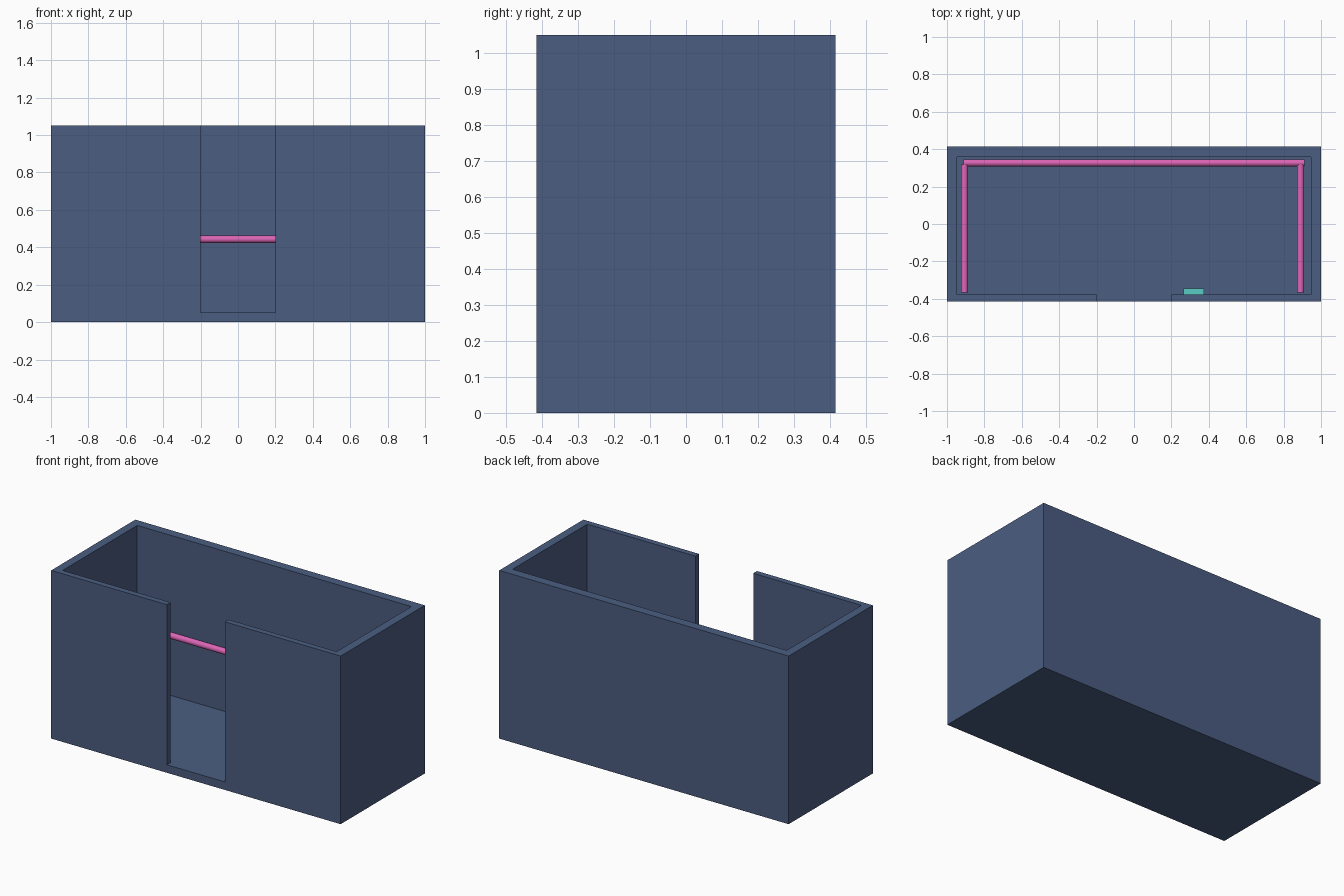
import bpy, bmesh, math
from mathutils import Vector

if "Cube" in bpy.data.objects:
    bpy.data.objects.remove(bpy.data.objects["Cube"])


def material(name, rgb):
    m = bpy.data.materials.new(name)
    m.diffuse_color = (*rgb, 1)
    m.use_nodes = True
    m.node_tree.nodes["Principled BSDF"].inputs["Base Color"].default_value = m.diffuse_color
    return m


BLUE = material("wall_blue", (0.07, 0.11, 0.22))
PINK = material("rail_pink", (0.72, 0.13, 0.47))
TEAL = material("panel_teal", (0.10, 0.60, 0.56))


def prism(name, outline, z0, z1, mat):
    """Extrude a flat outline from z0 up to z1."""
    bm = bmesh.new()
    base = bm.faces.new([bm.verts.new((x, y, z0)) for x, y in outline])
    top = bmesh.ops.extrude_face_region(bm, geom=[base])["geom"]
    verts = [v for v in top if isinstance(v, bmesh.types.BMVert)]
    bmesh.ops.translate(bm, verts=verts, vec=(0, 0, z1 - z0))
    bmesh.ops.recalc_face_normals(bm, faces=bm.faces)
    me = bpy.data.meshes.new(name)
    bm.to_mesh(me)
    bm.free()
    me.materials.append(mat)
    ob = bpy.data.objects.new(name, me)
    bpy.context.collection.objects.link(ob)
    return ob


def rect(x0, x1, y0, y1):
    return [(x0, y0), (x1, y0), (x1, y1), (x0, y1)]


def rod(name, a, b, r, mat):
    """Round bar between two points."""
    a, b = Vector(a), Vector(b)
    d = b - a
    bpy.ops.mesh.primitive_cylinder_add(vertices=24, radius=r, depth=d.length,
                                        location=(a + b) / 2)
    ob = bpy.context.object
    ob.name = name
    ob.rotation_euler = d.to_track_quat('Z', 'Y').to_euler()
    ob.data.materials.append(mat)
    bpy.ops.object.shade_smooth_by_angle(angle=math.radians(40))


W, D, H = 1.0, 0.415, 1.05       # half width, half depth, height
IN_X, IN_BACK, IN_FRONT = 0.947, 0.358, -0.378
DOOR, FLOOR = 0.2, 0.05

# Floor slab
prism("floor", rect(-W, W, -D, D), 0, FLOOR, BLUE)

# Walls: one outline with a door gap at the front
half = [(DOOR, -D), (W, -D), (W, D)]
inner = [(IN_X, IN_BACK), (IN_X, IN_FRONT), (DOOR, IN_FRONT)]
mirror = lambda pts: [(-x, y) for x, y in reversed(pts)]
prism("cabin_walls", half + mirror(half) + mirror(inner) + inner, FLOOR, H, BLUE)

# Handrails on the back and side walls
RZ, RR = 0.443, 0.019
rod("back_handrail", (-0.911, 0.327, RZ), (0.911, 0.327, RZ), RR, PINK)
for name, x in (("left_handrail", -0.907), ("right_handrail", 0.89)):
    rod(name, (x, -0.366, RZ), (x, 0.318, RZ), RR, PINK)

# Control panel inside the front wall, beside the door
prism("control_panel", rect(0.265, 0.375, IN_FRONT, -0.345), 0.36, 0.55, TEAL)
